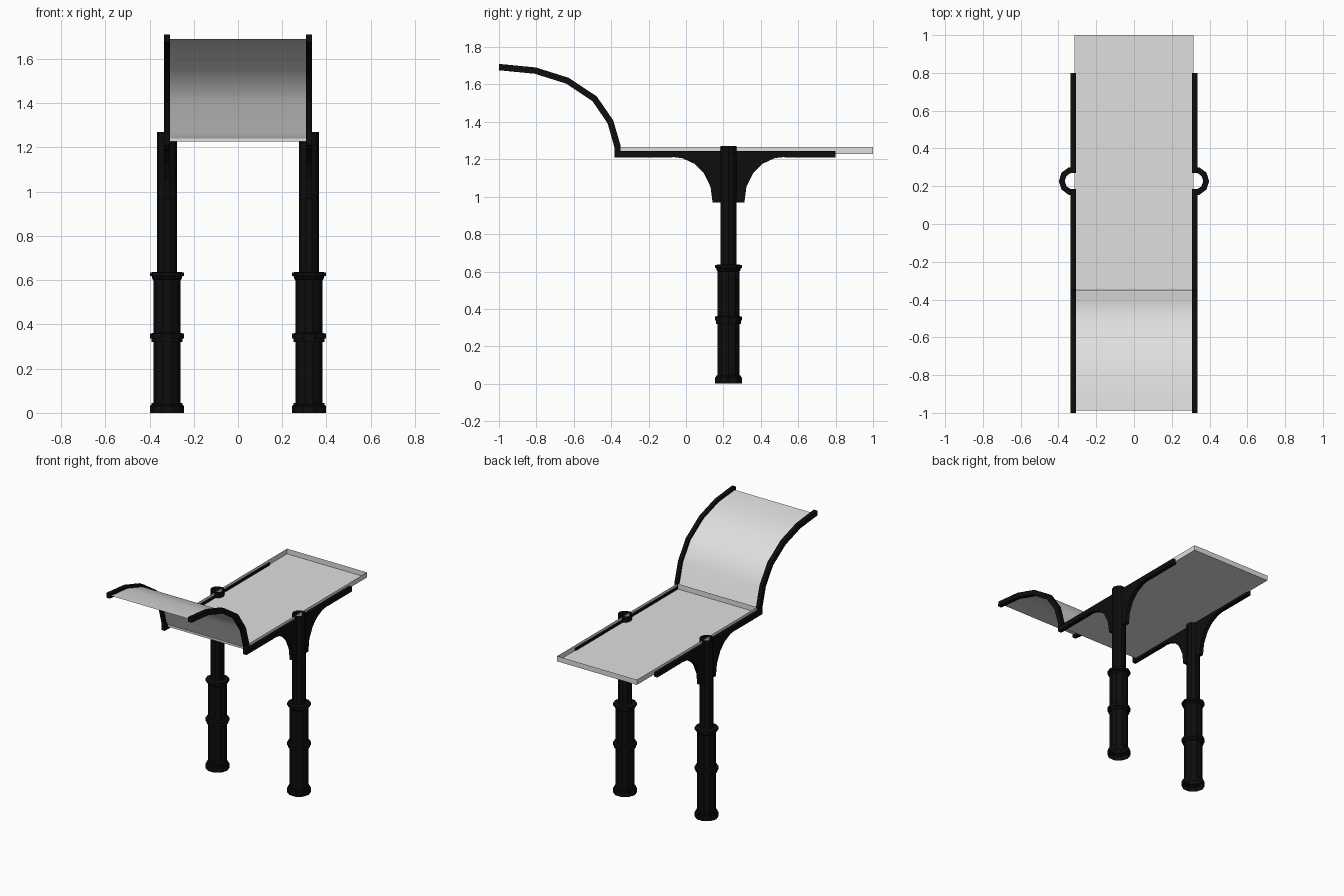
import bpy
import bmesh
import math
from mathutils import Vector

if "Cube" in bpy.data.objects:
    bpy.data.objects.remove(bpy.data.objects["Cube"])


def make_material(name, rgb):
    mat = bpy.data.materials.new(name)
    mat.use_nodes = True
    mat.diffuse_color = (*rgb, 1)
    bsdf = mat.node_tree.nodes["Principled BSDF"]
    bsdf.inputs["Base Color"].default_value = (*rgb, 1)
    return mat


BLACK = make_material("black_iron", (0.004, 0.004, 0.004))
GREY = make_material("pale_grey_panel", (0.74, 0.74, 0.74))

POST_X, POST_Y = 0.321, 0.227
PLATE = 0.028          # thickness of the side plates
ROOF_X = 0.314


def finish(name, bm, mat, smooth=False):
    bmesh.ops.recalc_face_normals(bm, faces=bm.faces)
    mesh = bpy.data.meshes.new(name)
    bm.to_mesh(mesh)
    bm.free()
    mesh.materials.append(mat)
    for poly in mesh.polygons:
        poly.use_smooth = smooth
    obj = bpy.data.objects.new(name, mesh)
    bpy.context.collection.objects.link(obj)
    return obj


def side_plate(name, outline, x):
    """Flat plate from a (y, z) outline, centred on x."""
    bm = bmesh.new()
    face = bm.faces.new([bm.verts.new((x - PLATE / 2, y, z)) for y, z in outline])
    new = bmesh.ops.extrude_face_region(bm, geom=[face])["geom"]
    moved = [v for v in new if isinstance(v, bmesh.types.BMVert)]
    bmesh.ops.translate(bm, verts=moved, vec=(PLATE, 0, 0))
    return finish(name, bm, BLACK)


def lathe(name, profile, x, y, sides=10):
    """Open hollow tube turned from (radius, z) points."""
    bm = bmesh.new()
    rings = []
    for r, z in profile:
        angles = [math.tau * i / sides for i in range(sides)]
        rings.append([bm.verts.new((x + r * math.cos(a), y + r * math.sin(a), z))
                      for a in angles])
    for low, high in zip(rings, rings[1:]):
        for i in range(sides):
            j = (i + 1) % sides
            bm.faces.new((low[i], low[j], high[j], high[i]))
    return finish(name, bm, BLACK)


def thicken(path, half):
    """Closed outline around an open centre line."""
    pts = [Vector(p) for p in path]
    left, right = [], []
    for i, p in enumerate(pts):
        d = (pts[min(i + 1, len(pts) - 1)] - pts[max(i - 1, 0)]).normalized()
        n = Vector((-d.y, d.x)) * half
        left.append(p + n)
        right.append(p - n)
    return left + right[::-1]


# Stepped post with base and two collars
post = [(0.077, 0), (0.077, 0.032), (0.07, 0.036), (0.07, 0.045), (0.061, 0.045),
        (0.061, 0.32), (0.07, 0.32), (0.07, 0.337), (0.077, 0.337), (0.077, 0.358),
        (0.061, 0.362), (0.061, 0.6), (0.068, 0.608), (0.068, 0.617),
        (0.077, 0.62), (0.077, 0.635), (0.0455, 0.638), (0.0455, 1.27)]

# Flared bracket: offset from the post axis, height
flare = [(0.043, 0.97), (0.085, 0.97), (0.096, 1.053), (0.133, 1.128),
         (0.182, 1.176), (0.247, 1.206), (0.307, 1.213), (0.307, 1.245), (0.043, 1.245)]

# Centre line of the curved canopy, bottom to tip
arc = [(-0.366, 1.267), (-0.404, 1.40), (-0.489, 1.524),
       (-0.634, 1.62), (-0.805, 1.674), (-1.0, 1.693)]

for side, sx in (("left", 1), ("right", -1)):
    x = sx * POST_X
    lathe(side + "_post", post, x, POST_Y)
    # Bracket and beam stop at the post so the tube stays open
    for end, sy, reach in (("back", 1, 0.573), ("front", -1, 0.601)):
        side_plate(f"{side}_{end}_bracket",
                   [(POST_Y + sy * o, z) for o, z in flare], x)
        beam = [(0.3, 1.21), (reach, 1.21), (reach, 1.245), (0.3, 1.245)]
        side_plate(f"{side}_{end}_beam",
                   [(POST_Y + sy * o, z) for o, z in beam], x)
    side_plate(side + "_curved_rib", thicken([(-0.366, 1.21)] + arc, 0.017), x)

# Flat roof: shallow open tray with thin upright rims
bm = bmesh.new()
corners = [(-ROOF_X, -0.35), (ROOF_X, -0.35), (ROOF_X, 1.0), (-ROOF_X, 1.0)]
low = [bm.verts.new((x, y, 1.228)) for x, y in corners]
top = [bm.verts.new((x, y, 1.265)) for x, y in corners]
bm.faces.new(low)
for i in range(4):
    j = (i + 1) % 4
    bm.faces.new((low[i], low[j], top[j], top[i]))
finish("roof_tray", bm, GREY)

# Curved canopy sheet between the ribs
bm = bmesh.new()
sheet = [(-0.35, 1.24)] + arc[:-1] + [(-0.987, 1.69)]
rows = [[bm.verts.new((x, y, z)) for x in (-ROOF_X, ROOF_X)] for y, z in sheet]
for a, b in zip(rows, rows[1:]):
    bm.faces.new((a[0], a[1], b[1], b[0]))
finish("curved_canopy", bm, GREY, smooth=True)
